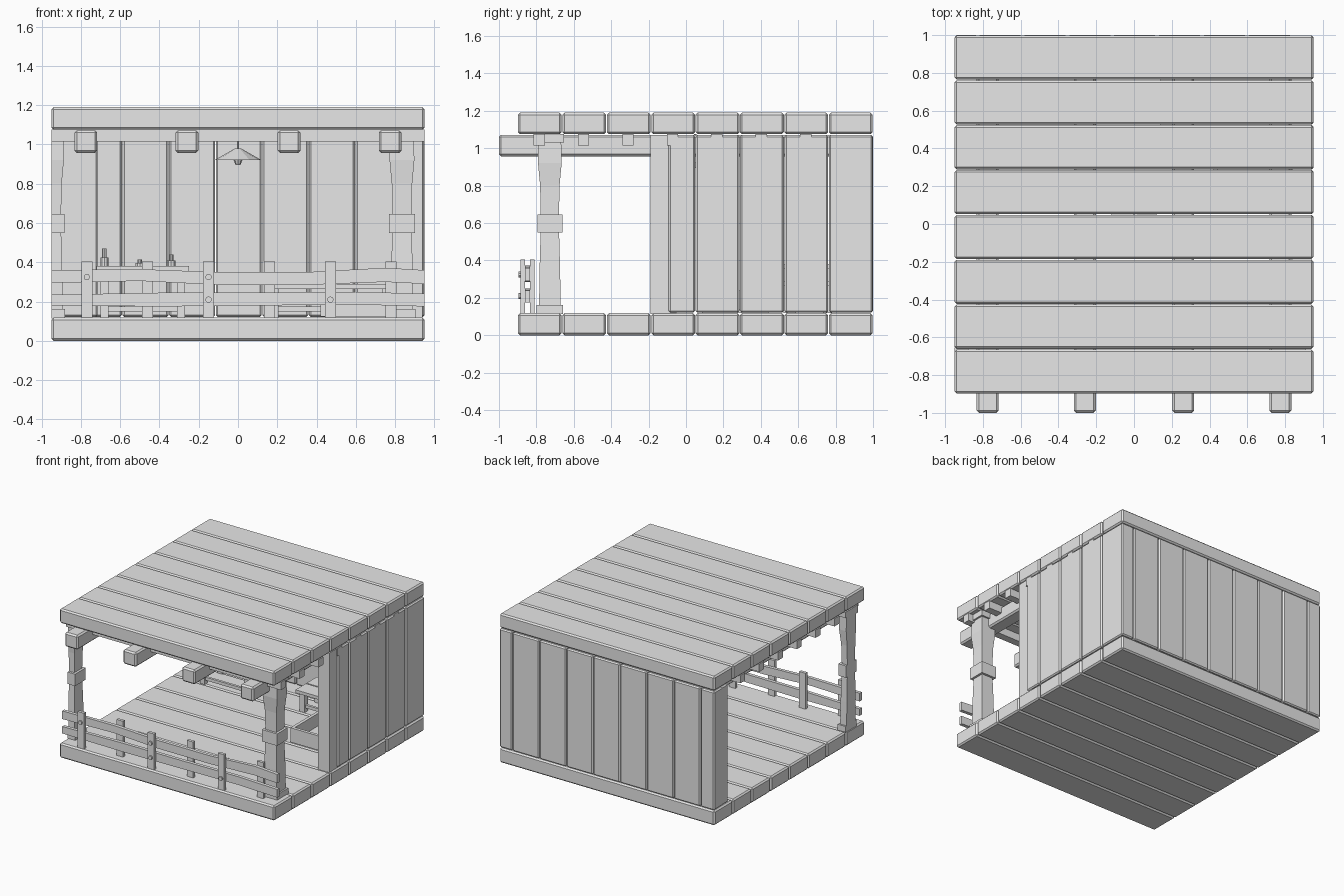
import bpy, bmesh, math
from mathutils import Matrix, Vector

cube = bpy.data.objects.get("Cube")
if cube:
    bpy.data.objects.remove(cube, do_unlink=True)

GREY = (0.8, 0.8, 0.8, 1)
grey = bpy.data.materials.new("plain_grey")
grey.use_nodes = True
grey.diffuse_color = GREY
grey.node_tree.nodes["Principled BSDF"].inputs["Base Color"].default_value = GREY


def finish(name, bm, bevel=0):
    bmesh.ops.recalc_face_normals(bm, faces=bm.faces)
    mesh = bpy.data.meshes.new(name)
    bm.to_mesh(mesh)
    bm.free()
    mesh.materials.append(grey)
    ob = bpy.data.objects.new(name, mesh)
    bpy.context.collection.objects.link(ob)
    if bevel:
        mod = ob.modifiers.new("bevel", "BEVEL")
        mod.width, mod.segments = bevel, 1
    return ob


def box(name, xs, ys, zs, bevel=0):
    lo, hi = Vector((xs[0], ys[0], zs[0])), Vector((xs[1], ys[1], zs[1]))
    bm = bmesh.new()
    mat = Matrix.Translation((lo + hi) / 2) @ Matrix.Diagonal((*(hi - lo), 1))
    bmesh.ops.create_cube(bm, size=1, matrix=mat)
    return finish(name, bm, bevel)


def loft(name, sections, place):
    """Join rectangular sections (t, a0, a1, b0, b1); place maps (t, a, b) to a point."""
    bm = bmesh.new()
    rings = []
    for t, a0, a1, b0, b1 in sections:
        corners = ((a0, b0), (a1, b0), (a1, b1), (a0, b1))
        rings.append([bm.verts.new(place(t, a, b)) for a, b in corners])
    for r, s in zip(rings, rings[1:]):
        for i in range(4):
            j = (i + 1) % 4
            bm.faces.new((r[i], r[j], s[j], s[i]))
    bm.faces.new(rings[0])
    bm.faces.new(rings[-1])
    return finish(name, bm)


def cone(name, centre, r1, r2, depth, sides=12, rot=Matrix()):
    bm = bmesh.new()
    bmesh.ops.create_cone(bm, cap_ends=True, segments=sides, radius1=r1, radius2=r2,
                          depth=depth, matrix=Matrix.Translation(centre) @ rot)
    return finish(name, bm)


HALF = 0.95
WIDE = 0.2375
GAP = 0.002
WALL_Z = (0.122, 1.07)

# Floor and roof planks
for i in range(8):
    y = -0.9 + i * WIDE
    span = (y + GAP, y + WIDE - GAP)
    box("floor_plank", (-HALF, HALF), span, (0, 0.118), 0.011)
    box("roof_plank", (-HALF, HALF), span, (1.075, 1.19), 0.011)

# Back wall, ending in an overlapping plank on the open side
for i in range(8):
    x1 = 0.835 - i * WIDE
    x0 = max(x1 - WIDE, -HALF)
    box("back_wall_plank", (x0 + GAP, x1 - GAP), (0.89, 1), WALL_Z, 0.009)
box("back_wall_end_plank", (-0.945, -0.715), (0.82, 0.93), WALL_Z, 0.009)

# Side wall with a recessed leading plank
for i in range(5):
    y1 = 1 - i * WIDE
    y0 = max(y1 - WIDE, -0.095)
    box("side_wall_plank", (0.84, HALF), (y0 + GAP, y1 - GAP), WALL_Z, 0.009)
box("side_wall_end_plank", (0.84, 0.94), (-0.19, -0.05), (0.115, 1.07))

# Roof beams and cross battens
for x in (-0.775, -0.26, 0.26, 0.775):
    box("roof_beam", (x - 0.058, x + 0.058), (-1, 0.89), (0.957, 1.072), 0.012)
for i in range(7):
    y = -0.785 + i * WIDE
    box("roof_batten", (-HALF, HALF), (y - 0.03, y + 0.03), (1.015, 1.077))

# Front posts, hewn shafts with base, band and cap
SHAFT = ((0.115, 0.058), (0.35, 0.055), (0.6, 0.048), (0.8, 0.052), (0.92, 0.063), (1.07, 0.06))
for cx in (-HALF, 0.835):
    def rect(z, r, cx=cx, cy=-0.728):
        return (z, max(cx - r, -HALF), cx + r, cy - r, cy + r)
    up = lambda t, a, b: (a, b, t)
    loft("front_post", [rect(z, r) for z, r in SHAFT], up)
    for part, z0, z1, r in (("base", 0.115, 0.162, 0.07), ("band", 0.55, 0.645, 0.067),
                            ("cap", 1.03, 1.075, 0.075)):
        loft("post_" + part, [rect(z0, r), rect(z1, r)], up)

# Fence rails, slightly bowed
along = lambda t, a, b: (t, a, b)
top_rail = ((-0.95, 0.295, 0.36), (-0.5, 0.305, 0.365), (-0.1, 0.285, 0.35),
            (0.35, 0.285, 0.35), (0.75, 0.3, 0.372), (0.95, 0.29, 0.36))
low_rail = ((-0.95, 0.18, 0.235), (-0.4, 0.175, 0.245), (0.1, 0.18, 0.245),
            (0.6, 0.185, 0.25), (0.95, 0.175, 0.24))
for name, rail in (("fence_top_rail", top_rail), ("fence_low_rail", low_rail)):
    loft(name, [(x, -0.862, -0.835, z0, z1) for x, z0, z1 in rail], along)

# Fence uprights alternate before and behind the rails
for i in range(6):
    x = -0.77 + i * 0.31
    y = -0.885 if i % 2 == 0 else -0.835
    box("fence_upright", (x - 0.028, x + 0.028), (y, y + 0.024), (0.118, 0.405))
turn = Matrix.Rotation(math.pi / 2, 4, "X")
for x, z in ((-0.77, 0.325), (-0.15, 0.325), (-0.15, 0.21), (0.47, 0.21)):
    cone("fence_bolt", (x, -0.887, z), 0.016, 0.016, 0.018, 10, turn)

# Hanging lamp
cone("lamp_shade", (0, 0.05, 0.95), 0.12, 0.015, 0.06, 12)
cone("lamp_rod", (0, 0.05, 1.025), 0.006, 0.006, 0.1, 8)
cone("lamp_bulb", (0, 0.05, 0.908), 0.012, 0.022, 0.025, 8)


def table(name, xs, ys, top, leg, slats):
    """Slatted top on four legs with low stretchers."""
    step = (ys[1] - ys[0]) / slats
    for i in range(slats):
        y = ys[0] + i * step
        box(name + "_slat", xs, (y + 0.005, y + step - 0.005), (top - 0.025, top))
    for x in (xs[0] + leg, xs[1] - leg):
        for y in (ys[0] + leg, ys[1] - leg):
            box(name + "_leg", (x - leg / 2, x + leg / 2), (y - leg / 2, y + leg / 2),
                (0.118, top - 0.02))
    for y in (ys[0] + leg, ys[1] - leg):
        box(name + "_stretcher", (xs[0] + leg, xs[1] - leg), (y - 0.01, y + 0.01), (0.15, 0.175))


# Work table with bottles, and a low bench
table("work_table", (-0.72, -0.25), (0.5, 0.8), 0.38, 0.04, 3)
for x, y, h in ((-0.68, 0.6, 0.09), (-0.5, 0.7, 0.035), (-0.34, 0.62, 0.06)):
    cone("bottle", (x, y, 0.38 + h / 4), 0.022, 0.022, h / 2, 10)
    cone("bottle_neck", (x, y, 0.38 + h * 0.75), 0.012, 0.012, h / 2, 10)
table("bench", (0.14, 0.8), (0.52, 0.8), 0.29, 0.045, 2)

# Open crate beside the side wall
box("crate_front", (0.42, 0.84), (0.06, 0.085), (0.125, 0.24))
box("crate_back", (0.42, 0.84), (0.44, 0.465), (0.125, 0.24))
box("crate_side", (0.42, 0.445), (0.085, 0.44), (0.125, 0.24))
box("crate_bottom", (0.445, 0.84), (0.085, 0.44), (0.118, 0.14))
